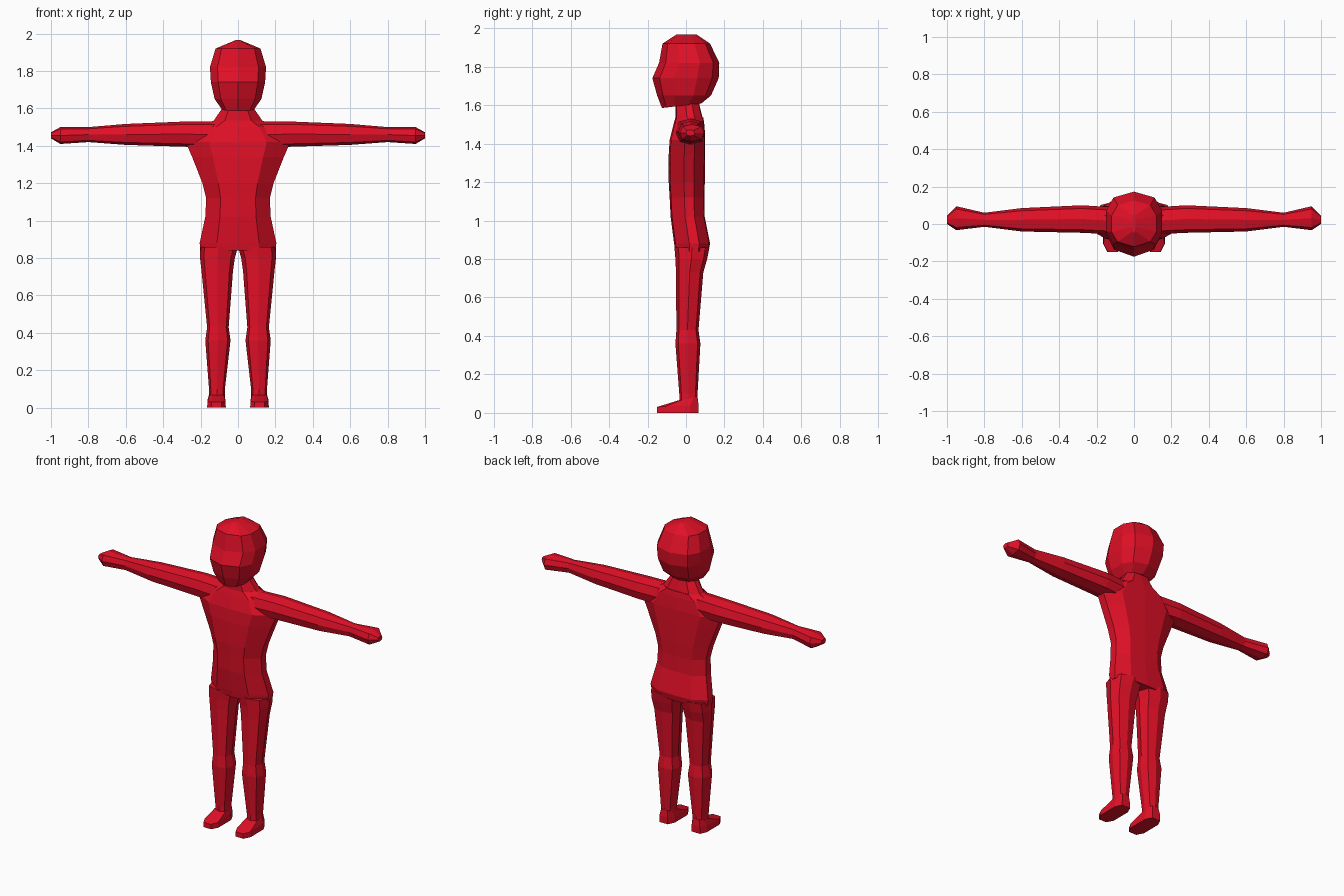
import bpy
import bmesh
from mathutils import Vector

cube = bpy.data.objects.get("Cube")
if cube:
    bpy.data.objects.remove(cube, do_unlink=True)

red = bpy.data.materials.new("red skin")
red.use_nodes = True
red.diffuse_color = (0.75, 0.005, 0.02, 1)
red.node_tree.nodes["Principled BSDF"].inputs["Base Color"].default_value = red.diffuse_color


def mirrored(half):
    """Complete a half outline, running front to back, across its first axis."""
    return half + [(-a, b) for a, b in reversed(half) if a > 0]


# Cross-section outlines inside a -1..1 box
TORSO = mirrored([(0, -1), (0.55, -0.92), (1, -0.15), (1, 0.4), (0.6, 0.95), (0, 1)])
HEAD = mirrored([(0, -1), (0.73, -0.78), (1, -0.35), (1, 0.35), (0.73, 0.8), (0, 1)])
LIMB = mirrored([(0, -1), (0.77, -0.77), (1, 0), (0.77, 0.77), (0, 1)])
FOOT = mirrored([(0.55, -1), (1, -0.6), (1, 0.6), (0.6, 1)])


def loft(name, outline, rings, axis="z", side=1):
    """Skin rings of (position, a min, a max, b min, b max, optional tilt)."""
    bm = bmesh.new()
    loops = []
    for pos, a0, a1, b0, b1, *tilt in rings:
        loop = []
        for a, b in outline:
            u = (a0 + a1) / 2 + a * (a1 - a0) / 2
            v = (b0 + b1) / 2 + b * (b1 - b0) / 2
            w = pos + (tilt[0] * b if tilt else 0)
            co = Vector((u, v, w)) if axis == "z" else Vector((w, u, v))
            co.x *= side
            loop.append(bm.verts.new(co))
        loops.append(loop)
    n = len(outline)
    for low, high in zip(loops, loops[1:]):
        for i in range(n):
            j = (i + 1) % n
            bm.faces.new((low[i], low[j], high[j], high[i]))
    bm.faces.new(loops[0])
    bm.faces.new(loops[-1])
    bmesh.ops.recalc_face_normals(bm, faces=bm.faces)
    mesh = bpy.data.meshes.new(name)
    bm.to_mesh(mesh)
    bm.free()
    mesh.materials.append(red)
    obj = bpy.data.objects.new(name, mesh)
    bpy.context.collection.objects.link(obj)
    return obj


def centred(*rings):
    """Rings of (height, half width, front, back, optional tilt)."""
    return [(z, -w, w, *rest) for z, w, *rest in rings]


# Torso from hips to shoulders
loft("torso", TORSO, centred(
    (0.84, 0.2, -0.055, 0.115),
    (0.88, 0.205, -0.062, 0.125),
    (1.02, 0.175, -0.08, 0.097),
    (1.12, 0.17, -0.085, 0.095),
    (1.2, 0.19, -0.09, 0.098),
    (1.34, 0.245, -0.09, 0.1),
    (1.42, 0.28, -0.085, 0.1),
    (1.5, 0.21, -0.065, 0.095),
    (1.535, 0.13, -0.055, 0.09)))

# Neck flaring into the shoulders
loft("neck", TORSO, centred(
    (1.52, 0.14, -0.055, 0.09),
    (1.6, 0.085, -0.055, 0.07),
    (1.64, 0.08, -0.05, 0.065)))

# Head with a protruding face and a ridged crown
loft("head", HEAD, centred(
    (1.597, 0.085, -0.125, 0.08, 0.012),
    (1.65, 0.125, -0.15, 0.13),
    (1.74, 0.145, -0.175, 0.17),
    (1.82, 0.15, -0.14, 0.173),
    (1.92, 0.12, -0.122, 0.125),
    (1.967, 0.008, -0.05, 0.055)))

for side, label in ((1, "left"), (-1, "right")):
    # Arm ending in a mitten hand
    loft(label + "_arm", LIMB, [
        (0.12, -0.055, 0.09, 1.39, 1.53),
        (0.28, -0.047, 0.1, 1.395, 1.53),
        (0.6, -0.04, 0.085, 1.405, 1.517),
        (0.8, -0.015, 0.06, 1.42, 1.5),
        (0.95, -0.033, 0.095, 1.41, 1.5),
        (1.0, 0.0, 0.045, 1.44, 1.472)], "x", side)

    # Leg with a knee
    loft(label + "_leg", LIMB, [
        (0.04, 0.07, 0.155, -0.035, 0.06),
        (0.1, 0.07, 0.155, -0.035, 0.06),
        (0.36, 0.04, 0.175, -0.055, 0.075),
        (0.43, 0.05, 0.165, -0.05, 0.065),
        (0.73, 0.027, 0.195, -0.052, 0.09),
        (0.8, 0.017, 0.203, -0.055, 0.11),
        (0.86, 0.0, 0.203, -0.06, 0.122)], "z", side)

    # Foot sloping down to the toes
    loft(label + "_foot", FOOT, [
        (0.0, 0.065, 0.165, -0.15, 0.065),
        (0.037, 0.067, 0.163, -0.15, 0.065, 0.006),
        (0.075, 0.075, 0.152, -0.04, 0.06, 0.01)], "z", side)
